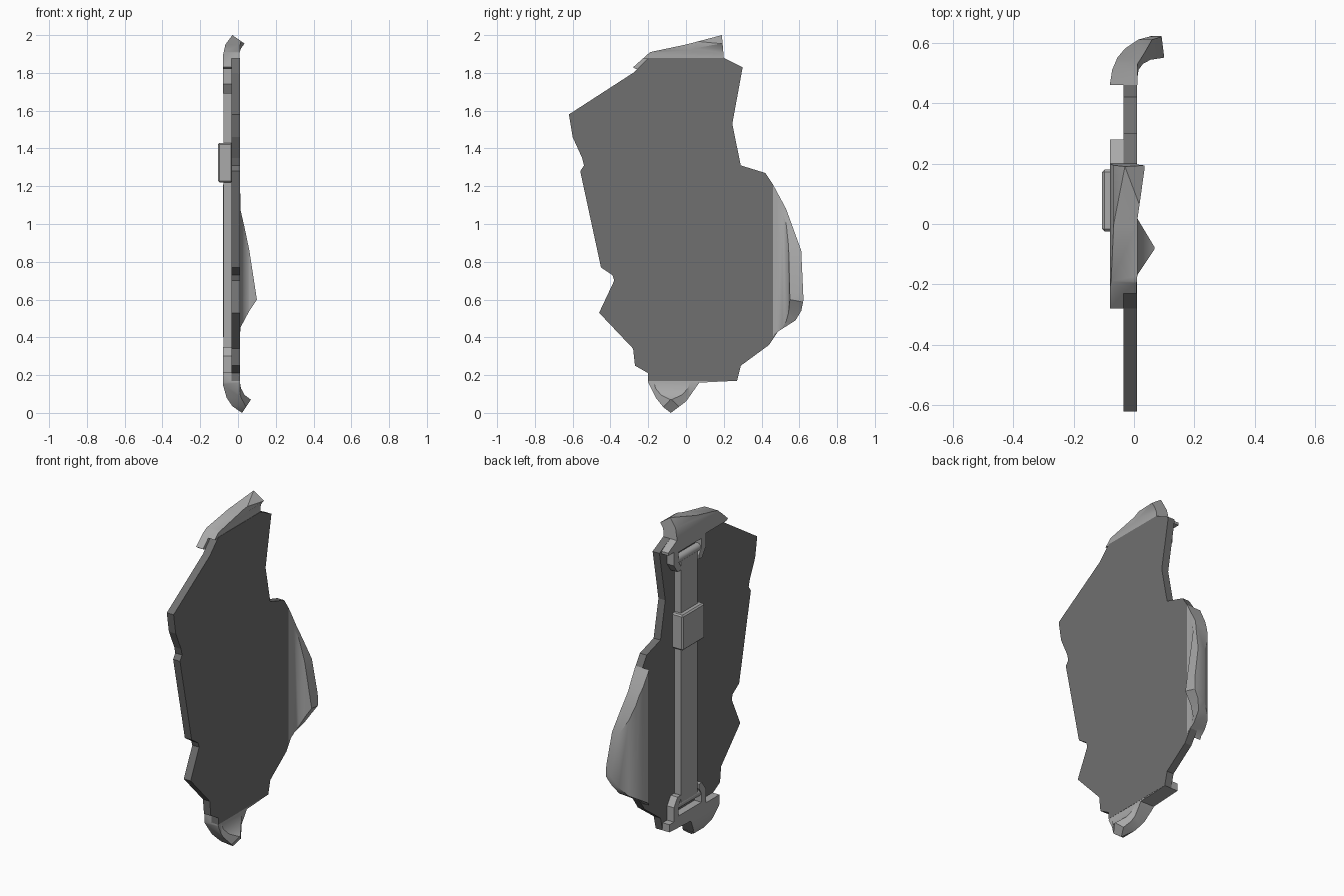
import bpy, bmesh, math
from mathutils import Vector

old = bpy.data.objects.get("Cube")
if old:
    bpy.data.objects.remove(old, do_unlink=True)


def material(name, grey):
    m = bpy.data.materials.new(name)
    m.use_nodes = True
    colour = (grey, grey, grey, 1)
    m.diffuse_color = colour
    bsdf = next(n for n in m.node_tree.nodes if n.type == 'BSDF_PRINCIPLED')
    bsdf.inputs["Base Color"].default_value = colour
    return m


DARK = material("dark grey", 0.16)
LIGHT = material("light grey", 0.40)


def prism(name, axis, outline, low, high, mat=LIGHT):
    """Extrude an outline along an axis; its points use the other two axes in order."""
    bm = bmesh.new()
    verts = []
    for p in outline:
        co = list(p)
        co.insert(axis, low)
        verts.append(bm.verts.new(co))
    face = bm.faces.new(verts)
    grown = bmesh.ops.extrude_face_region(bm, geom=[face])["geom"]
    step = Vector([high - low if i == axis else 0 for i in range(3)])
    bmesh.ops.translate(bm, vec=step, verts=[g for g in grown if isinstance(g, bmesh.types.BMVert)])
    bmesh.ops.recalc_face_normals(bm, faces=bm.faces)
    mesh = bpy.data.meshes.new(name)
    bm.to_mesh(mesh)
    bm.free()
    mesh.materials.append(mat)
    ob = bpy.data.objects.new(name, mesh)
    bpy.context.collection.objects.link(ob)
    return ob


def apply(ob, mod):
    bpy.context.view_layer.objects.active = ob
    bpy.ops.object.modifier_apply(modifier=mod.name)


def trim(ob, axis, outline):
    """Keep only what lies inside the outline."""
    cutter = prism("cutter", axis, outline, -3, 3)
    mod = ob.modifiers.new("trim", 'BOOLEAN')
    mod.operation = 'INTERSECT'
    mod.solver = 'EXACT'
    mod.object = cutter
    apply(ob, mod)
    bpy.data.objects.remove(cutter, do_unlink=True)


def smooth(ob, degrees=32):
    ob.data.shade_smooth()
    ob.data.set_sharp_from_angle(angle=math.radians(degrees))


def box(name, x, y, z, bevel=0.0):
    ob = prism(name, 2, [(x[0], y[0]), (x[1], y[0]), (x[1], y[1]), (x[0], y[1])], *z)
    if bevel:
        mod = ob.modifiers.new("bevel", 'BEVEL')
        mod.width = bevel
        mod.segments = 1
        apply(ob, mod)
    return ob


BACK, MID, FACE = -0.08, -0.035, 0.01

# Main plate with a jagged outline
prism("main_plate", 0, [
    (-.62, 1.58), (-.28, 1.8), (-.2, 1.88), (.2, 1.88), (.3, 1.83), (.245, 1.53),
    (.29, 1.31), (.42, 1.27), (.46, 1.21), (.5, 1.12), (.5, .45), (.44, .36),
    (.29, .25), (.27, .17), (-.2, .17), (-.2, .21), (-.27, .25), (-.28, .34),
    (-.46, .53), (-.38, .7), (-.39, .73), (-.45, .77), (-.56, 1.28),
    (-.54, 1.31), (-.55, 1.35), (-.6, 1.46)], MID, FACE, DARK)

# Curled side wing
wing = prism("side_wing", 2, [
    (BACK, .46), (-.072, .51), (-.055, .55), (-.03, .58), (.015, .61), (.09, .63),
    (.1, .55), (.055, .543), (.03, .53), (.015, .51), (.011, .48), (.011, .46)], .3, 1.3)
trim(wing, 0, [
    (.4, 1.22), (.46, 1.21), (.53, 1.08), (.61, .86), (.622, .6), (.61, .54),
    (.58, .49), (.47, .42), (.43, .35), (.4, .35)])
trim(wing, 1, [
    (-.2, 1.3), (.012, 1.3), (.012, 1.08), (.035, .98), (.06, .86), (.1, .6),
    (.06, .54), (.012, .45), (.012, .2), (-.2, .2)])
smooth(wing)

# Curled top lip
top = prism("top_lip", 1, [
    (BACK, 1.82), (BACK, 1.89), (-.067, 1.95), (-.03, 2.0), (.035, 1.955),
    (.016, 1.93), (.008, 1.905), (.008, 1.875), (MID, 1.875), (MID, 1.82)], -.4, .4)
trim(top, 0, [
    (.28, 1.81), (.28, 1.835), (.2, 1.88), (.19, 2.0), (0, 1.95), (-.19, 1.91),
    (-.28, 1.83), (-.25, 1.81)])
trim(top, 2, [
    (-.2, .29), (-.035, .29), (.01, .25), (.036, .19), (.012, .02), (.01, -.3), (-.2, -.3)])
smooth(top)

# Curled bottom lip ending in a point
bottom = prism("bottom_lip", 1, [
    (BACK, .215), (BACK, .15), (-.06, .08), (-.03, .035), (.022, .0), (.068, .07),
    (.035, .095), (.016, .13), (.008, .175), (MID, .175), (MID, .215)], -.4, .4)
trim(bottom, 0, [
    (-.2, .23), (.27, .23), (.27, .17), (.07, .16), (0, .06), (-.04, .03),
    (-.08, 0), (-.12, .03), (-.16, .08), (-.2, .16)])
trim(bottom, 2, [
    (-.2, .3), (.01, .3), (.01, .02), (.07, -.08), (.01, -.17), (.01, -.3), (-.2, -.3)])
smooth(bottom)

# Strap on the back with its slider
CENTRE = .078
box("strap", (-.076, -.03), (CENTRE - .078, CENTRE + .078), (.3, 1.74))
box("strap_slider", (-.105, -.03), (-.025, .18), (1.22, 1.43), .008)

# Hooked brackets and rollers holding the strap, mirrored top to bottom
half = [(.15, 1.83), (.15, 1.74), (.115, 1.69), (.085, 1.69), (.085, 1.715),
        (.108, 1.75), (.108, 1.805)]
shape = half + [(-y, z) for y, z in reversed(half)]
for label, flip in (("top", False), ("bottom", True)):
    place = lambda z: 2.04 - z if flip else z
    prism(label + "_bracket", 0, [(CENTRE + y, place(z)) for y, z in shape], BACK, MID + .005)
    ring = [(-.054 + .024 * math.cos(a * math.tau / 12),
             place(1.75) + .024 * math.sin(a * math.tau / 12)) for a in range(12)]
    smooth(prism(label + "_roller", 1, ring, CENTRE - .11, CENTRE + .11), 40)
